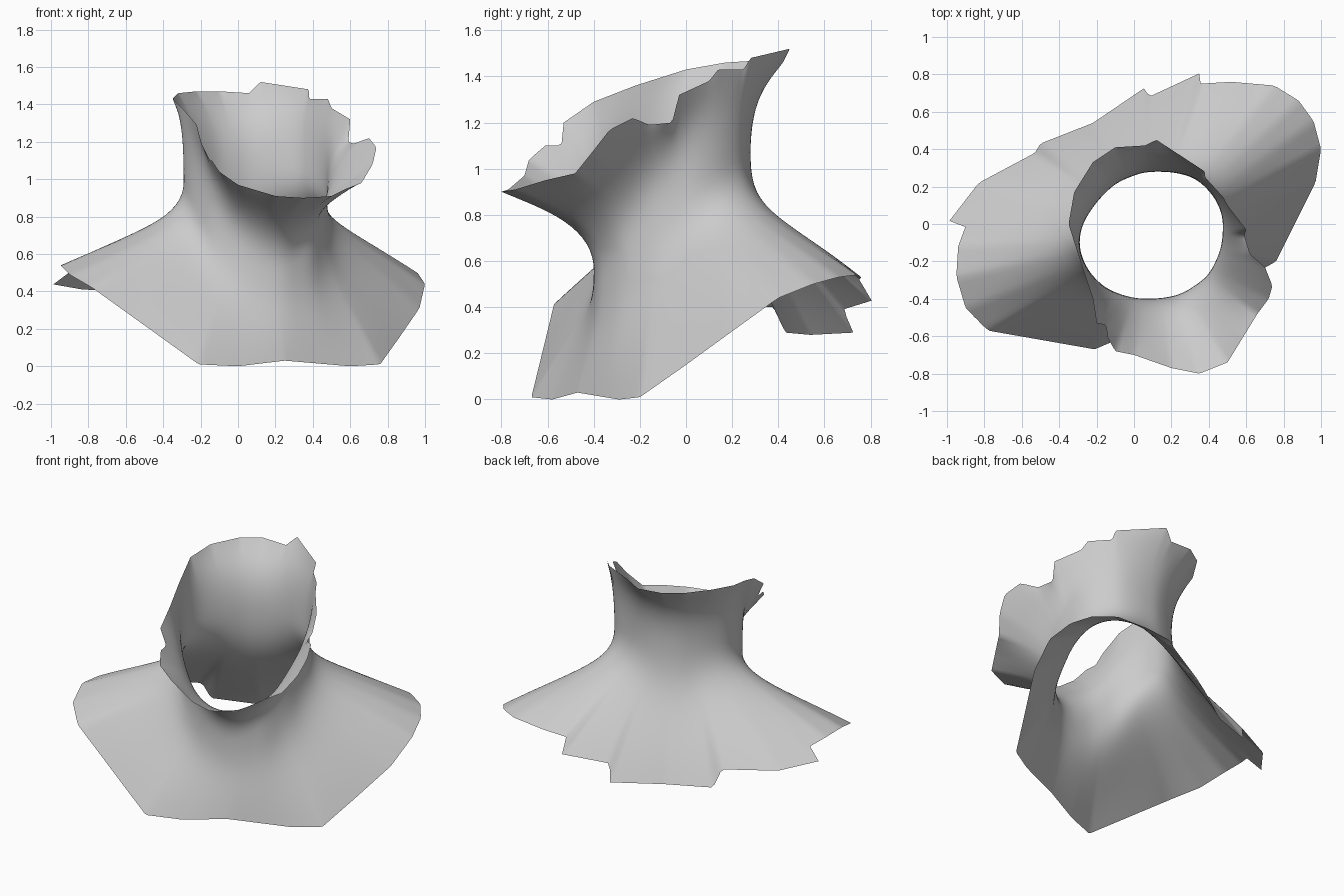
import bpy
import math
from mathutils import Vector

cube = bpy.data.objects.get("Cube")
if cube:
    bpy.data.objects.remove(cube, do_unlink=True)

COLUMNS = 240
ROWS = 16
AXIS = Vector((.1, -.06, 0))

# Torn lower hem over chest, shoulders and back, counterclockwise from the front
HEM = [(-.21, -.67, .01), (0, -.58, 0), (.25, -.47, .03), (.6, -.29, 0), (.76, -.2, .01),
       (.86, 0, .15), (.97, .22, .31), (1, .4, .44), (.96, .55, .5), (.88, .66, .53),
       (.75, .74, .54), (.52, .76, .53), (.35, .75, .52), (.36, .81, .43), (.08, .68, .39),
       (.06, .73, .29), (-.22, .54, .28), (-.5, .43, .29), (-.53, .38, .4), (-.83, .22, .41),
       (-1, 0, .44), (-.9, -.01, .5), (-.94, -.12, .53), (-.95, -.28, .54), (-.9, -.45, .49),
       (-.78, -.57, .42)]

# Narrowest loop of the neck, low at the throat and high at the nape
NECK = [(.25, -.38, .52), (.4, -.28, .62), (.47, -.13, .8), (.48, .04, .95), (.43, .15, 1),
        (.33, .25, 1.04), (.2, .28, 1.06), (.05, .28, 1.06), (-.1, .22, 1.06), (-.2, .12, 1.05),
        (-.28, 0, 1.03), (-.3, -.12, .98), (-.25, -.25, .88), (-.15, -.35, .72),
        (0, -.4, .6), (.13, -.4, .53)]

# Ragged upper rim under the jaw and around the back of the head
RIM = [(.35, -.8, .9), (.5, -.74, .91), (.58, -.61, .95), (.66, -.48, .98), (.72, -.4, 1.08),
       (.74, -.33, 1.17), (.7, -.23, 1.22), (.62, -.16, 1.19), (.59, -.06, 1.2), (.6, -.03, 1.32),
       (.5, .1, 1.38), (.48, .14, 1.43), (.38, .25, 1.43), (.38, .28, 1.48), (.12, .45, 1.52),
       (.06, .42, 1.46), (-.1, .41, 1.47), (-.22, .33, 1.47), (-.32, .17, 1.46), (-.35, 0, 1.43),
       (-.28, -.22, 1.36), (-.22, -.4, 1.29), (-.2, -.53, 1.2), (-.15, -.54, 1.1),
       (-.14, -.61, 1.1), (-.1, -.68, 1.04), (0, -.7, .97), (.2, -.77, .91)]


def cast(outline, angle):
    """Outermost point where a ray from the neck axis crosses the outline."""
    ray = Vector((math.cos(angle), math.sin(angle), 0))
    side = Vector((-ray.y, ray.x, 0))
    best, reach = None, 0
    for i, point in enumerate(outline):
        a = Vector(outline[i - 1])
        b = Vector(point)
        da, db = (a - AXIS).dot(side), (b - AXIS).dot(side)
        if da * db > 0 or da == db:
            continue
        hit = a.lerp(b, da / (da - db))
        distance = (hit - AXIS).dot(ray)
        if distance > reach:
            best, reach = hit, distance
    return best


def sample(outline):
    return [cast(outline, math.tau * (i + .31) / COLUMNS) for i in range(COLUMNS)]


def soften(loop, width):
    """Gaussian average around a closed loop."""
    span = range(-2 * width, 2 * width + 1)
    weights = [math.exp(-(k / width) ** 2) for k in span]
    total = sum(weights)
    result = []
    for i in range(len(loop)):
        mean = Vector()
        for k, weight in zip(span, weights):
            mean += loop[(i + k) % len(loop)] * weight
        result.append(mean / total)
    return result


def flare(start, end, torn, t, rise, reach, level):
    """Leave the neck vertically, then curve outward to the torn edge."""
    height = Vector((0, 0, end.z - start.z))
    outward = end - start - height
    first = start + height * rise
    second = start + outward * reach + height * level
    s = 1 - t
    curve = start * s ** 3 + first * (3 * s * s * t) + second * (3 * s * t * t) + end * t ** 3
    return curve + (torn - end) * t ** 4


hem, rim = sample(HEM), sample(RIM)
neck = soften(sample(NECK), 7)
soft_hem, soft_rim = soften(hem, 8), soften(rim, 8)

# Rows run from the hem through the neck to the rim
verts = []
for row in range(-ROWS, ROWS + 1):
    t = abs(row) / ROWS
    for i in range(COLUMNS):
        if row < 0:
            verts.append(flare(neck[i], soft_hem[i], hem[i], t, .44, .38, .5))
        else:
            verts.append(flare(neck[i], soft_rim[i], rim[i], t, .6, .6, .76))

faces = []
for row in range(2 * ROWS):
    for i in range(COLUMNS):
        j = (i + 1) % COLUMNS
        low, high = row * COLUMNS, (row + 1) * COLUMNS
        faces.append((low + i, low + j, high + j, high + i))

# Single open skin of neck and shoulders
mesh = bpy.data.meshes.new("neck_and_shoulders")
mesh.from_pydata(verts, [], faces)
mesh.update()
mesh.shade_smooth()
shell = bpy.data.objects.new("neck_and_shoulders", mesh)
bpy.context.collection.objects.link(shell)

# Plain grey surface
grey = bpy.data.materials.new("plain_grey")
grey.use_nodes = True
colour = (.6, .6, .6, 1)
grey.diffuse_color = colour
grey.node_tree.nodes["Principled BSDF"].inputs["Base Color"].default_value = colour
mesh.materials.append(grey)
